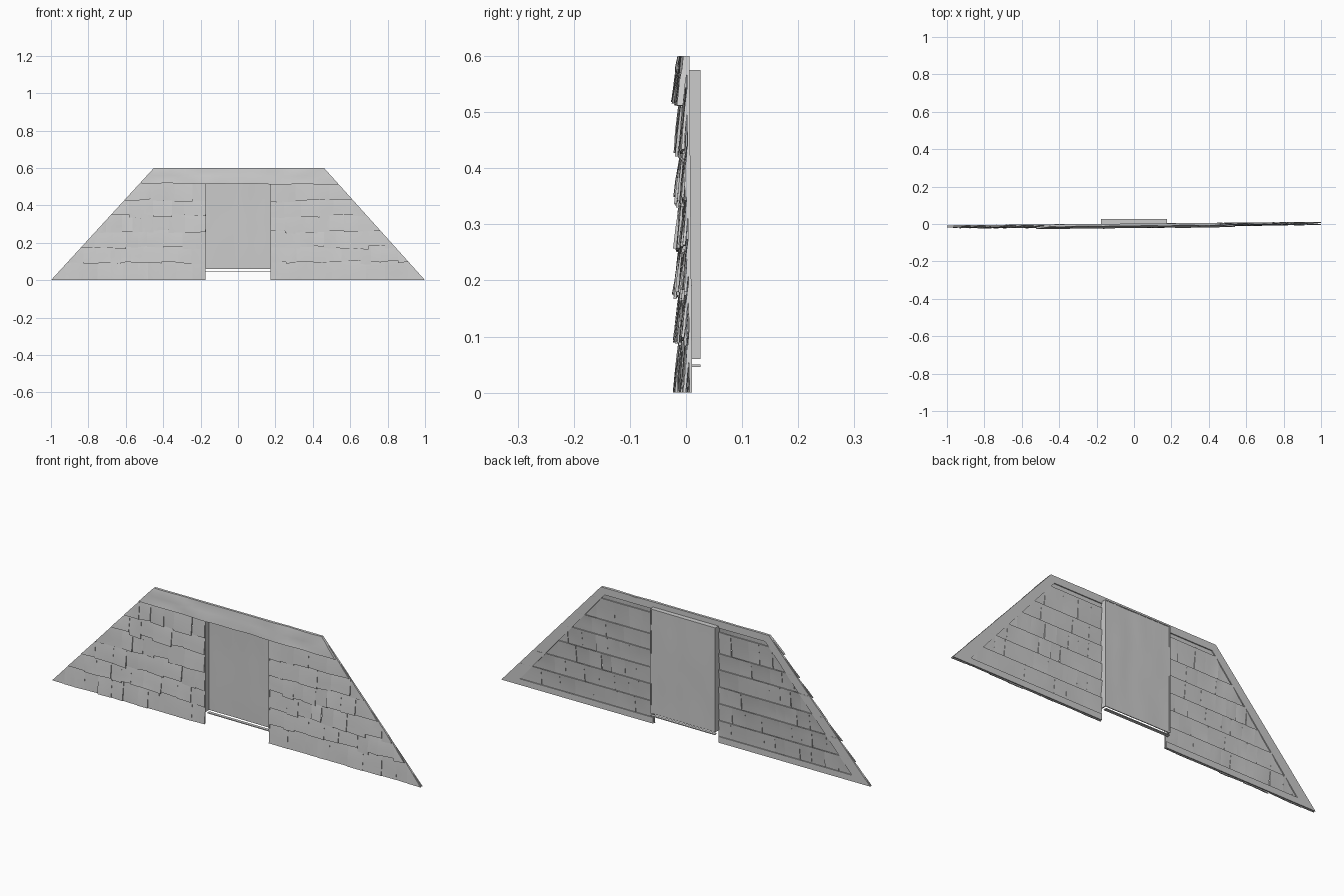
import bpy, bmesh, math, random
from mathutils import Vector, noise

if "Cube" in bpy.data.objects:
    bpy.data.objects.remove(bpy.data.objects["Cube"])

random.seed(7)


def tilt(x):
    return 0.009 * x


def slab(bm, fn, nu, nv, thick):
    """Closed slab: fn(u, v) gives the front surface, thickness goes to +y."""
    front = [[bm.verts.new(fn(i / nu, j / nv)) for j in range(nv + 1)] for i in range(nu + 1)]
    back = [[bm.verts.new(p.co + Vector((0, thick, 0))) for p in col] for col in front]
    for i in range(nu):
        for j in range(nv):
            bm.faces.new((front[i][j], front[i + 1][j], front[i + 1][j + 1], front[i][j + 1]))
            bm.faces.new((back[i][j], back[i][j + 1], back[i + 1][j + 1], back[i + 1][j]))
    for i in range(nu):
        for j in (0, nv):
            bm.faces.new((front[i][j], front[i + 1][j], back[i + 1][j], back[i][j]))
    for j in range(nv):
        for i in (0, nu):
            bm.faces.new((front[i][j], front[i][j + 1], back[i][j + 1], back[i][j]))


def clip(bm):
    """Trim to the sloping sides of the trapezoid."""
    for x, nx, nz in ((-1, -0.6, 0.55), (1, 0.6, 0.54)):
        bmesh.ops.bisect_plane(bm, geom=bm.verts[:] + bm.edges[:] + bm.faces[:], dist=1e-5,
                               plane_co=(x, 0, 0), plane_no=(nx, 0, nz), clear_outer=True)
        bmesh.ops.holes_fill(bm, edges=[e for e in bm.edges if e.is_boundary], sides=0)


def finish(bm, name, smooth=True):
    bmesh.ops.recalc_face_normals(bm, faces=bm.faces[:])
    me = bpy.data.meshes.new(name)
    bm.to_mesh(me)
    bm.free()
    ob = bpy.data.objects.new(name, me)
    bpy.context.collection.objects.link(ob)
    if smooth:
        bpy.ops.object.select_all(action='DESELECT')
        bpy.context.view_layer.objects.active = ob
        ob.select_set(True)
        bpy.ops.object.shade_smooth_by_angle(angle=math.radians(35))
    return ob


def shingle(bm, x0, x1, z0, z1, flat):
    out = random.uniform(0.007, 0.014)
    skew = random.uniform(-0.003, 0.003)
    dz = 0 if flat else random.uniform(-0.010, 0.006)
    lean = 0 if flat else random.uniform(-0.006, 0.006)
    seed = Vector((x0 * 9, z0 * 9, 3))

    def f(u, v):
        x = x0 + (x1 - x0) * u
        z = z0 + (z1 - z0) * v + (1 - v) * (dz + lean * u)
        bump = 0.002 * noise.noise(seed + Vector((u * 2, v * 2, 0)))
        y = tilt(x) - 0.003 - (1 - v) ** 0.8 * (out + skew * (u - 0.5)) + bump
        return Vector((x, y, z))
    slab(bm, f, 3, 3, 0.005)


# overlapping shingle courses on each side of the doorway
rows = [0, 0.095, 0.178, 0.26, 0.345, 0.425, 0.53]
for name, xa, xb in (("left_shingles", -1.0, -0.175), ("right_shingles", 0.175, 1.0)):
    bm = bmesh.new()
    for r in range(6):
        z0, z1 = rows[r], rows[r + 1]
        lim = 1 - 0.91 * z0
        lo, hi = max(xa, -lim), min(xb, lim)
        x = lo
        while x < hi - 0.001:
            nx = x + random.uniform(0.05, 0.105)
            if hi - nx < 0.04:
                nx = hi
            shingle(bm, x, nx, z0, z1 + 0.014, r == 0)
            x = nx
    clip(bm)
    finish(bm, name)

# ridge board along the top, drooping at its lower edge
bm = bmesh.new()


def ridge(u, v):
    x = -0.56 + 1.12 * u
    low = 0.519 - 0.008 * u + 0.004 * noise.noise(Vector((x * 7, 1, 0)))
    y = tilt(x) - 0.010 - 0.012 * (1 - v) + 0.004 * noise.noise(Vector((x * 9, v * 2, 5)))
    return Vector((x, y, low + (0.6 - low) * v))


slab(bm, ridge, 28, 4, 0.011)
clip(bm)
finish(bm, "ridge_board")

# flat rim strips behind the edges
bm = bmesh.new()


def strip(a, b, c, d, n=4):
    a, b, c, d = (Vector((p[0], tilt(p[0]) - 0.003, p[1])) for p in (a, b, c, d))
    slab(bm, lambda u, v: a.lerp(b, u).lerp(d.lerp(c, u), v), n, 1, 0.005)


strip((-1, 0), (-0.45, 0.6), (-0.43, 0.565), (-0.90, 0.03))
strip((1, 0), (0.46, 0.6), (0.44, 0.565), (0.90, 0.03))
strip((-0.45, 0.6), (0.46, 0.6), (0.44, 0.565), (-0.43, 0.565))
strip((-1, 0), (-0.178, 0), (-0.178, 0.03), (-0.90, 0.03))
strip((0.178, 0), (1, 0), (0.90, 0.03), (0.178, 0.03))
finish(bm, "back_rim", False)

# recessed door panel with uneven surface
bm = bmesh.new()


def door(u, v):
    x = -0.175 + 0.35 * u
    n = noise.noise(Vector((x * 12, v * 2.5, 8)))
    return Vector((x, 0.021 + 0.002 * n, 0.06 + 0.515 * v))


slab(bm, door, 16, 16, 0.004)
finish(bm, "door_panel")


def box(name, x0, x1, y0, y1, z0, z1):
    bm = bmesh.new()
    slab(bm, lambda u, v: Vector((x0 + (x1 - x0) * u, y0, z0 + (z1 - z0) * v)), 1, 1, y1 - y0)
    return finish(bm, name, False)


# door recess sides, head and sill
for name, x in (("left_jamb", -0.177), ("right_jamb", 0.172)):
    box(name, x, x + 0.005, -0.007, 0.026, 0.06, 0.575)
box("door_head", -0.175, 0.175, -0.006, 0.026, 0.571, 0.575)
box("door_sill", -0.175, 0.175, 0.011, 0.026, 0.046, 0.05)
